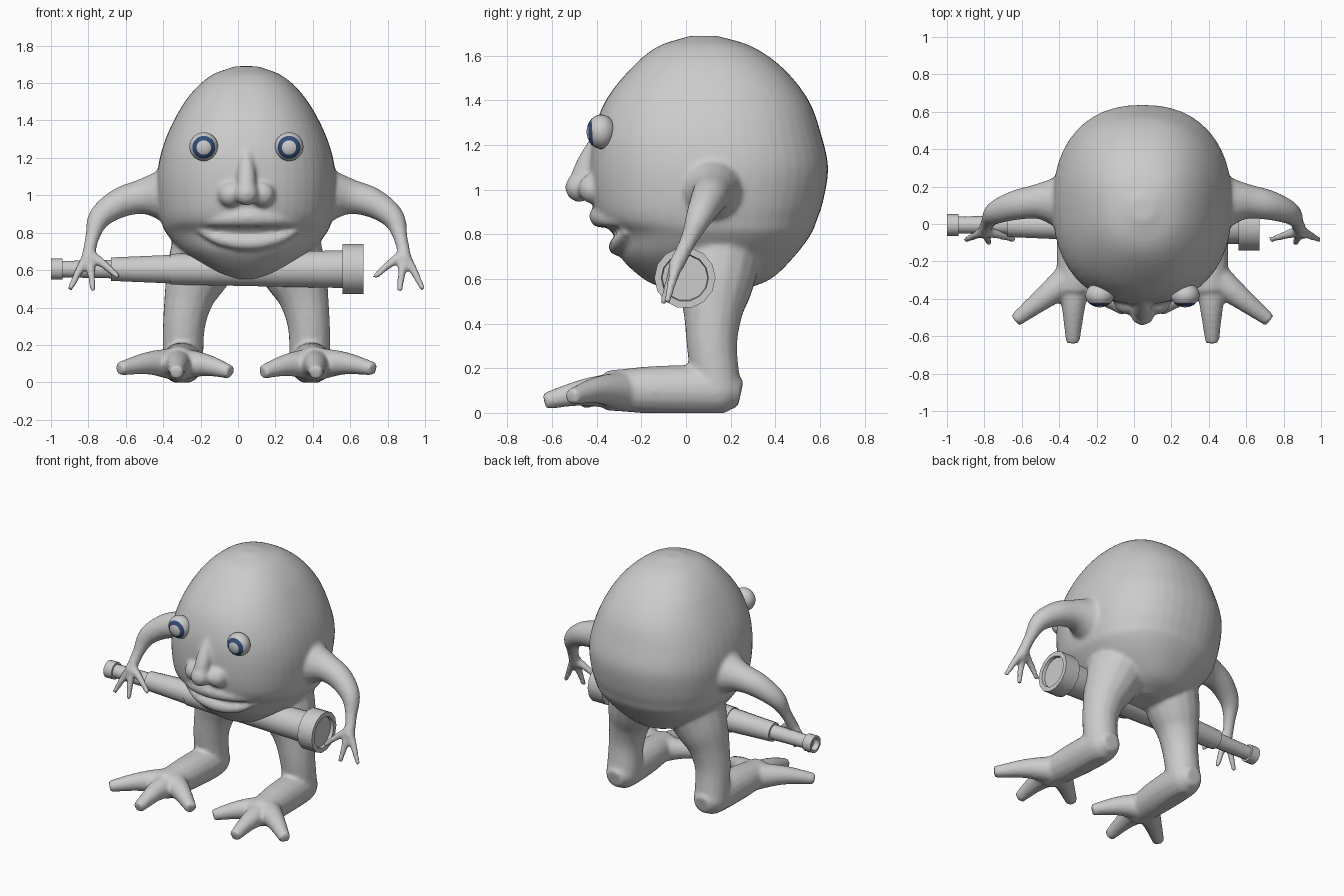
import bpy, bmesh, math
from mathutils import Vector, Matrix

if "Cube" in bpy.data.objects:
    bpy.data.objects.remove(bpy.data.objects["Cube"])

CX = 0.045  # mirror plane of the creature


def material(name, rgb):
    m = bpy.data.materials.new(name)
    m.diffuse_color = (*rgb, 1)
    m.use_nodes = True
    m.node_tree.nodes["Principled BSDF"].inputs["Base Color"].default_value = m.diffuse_color
    return m


GREY = material("plain grey", (0.6, 0.6, 0.6))
BLUE = material("iris blue", (0.035, 0.075, 0.19))


def spline(points, steps=5):
    """Catmull-Rom through 4-component points."""
    p = [Vector(q) for q in points]
    p = [p[0] * 2 - p[1]] + p + [p[-1] * 2 - p[-2]]
    out = []
    for i in range(1, len(p) - 2):
        a, b, c, d = p[i - 1:i + 3]
        for k in range(steps):
            t = k / steps
            out.append((b * 2 + (c - a) * t + (a * 2 - b * 5 + c * 4 - d) * t * t
                        + (b * 3 - a - c * 3 + d) * t ** 3) * 0.5)
    return out + [p[-2]]


def circle(n, power=2.0):
    """Unit circle, or a fuller superellipse for powers above two."""
    def f(v):
        return math.copysign(abs(v) ** (2 / power), v)
    return [(f(math.cos(2 * math.pi * k / n)), f(math.sin(2 * math.pi * k / n)))
            for k in range(n)]


def skin_rings(bm, rings):
    """Bridge equal rings of coordinates and close both ends."""
    vs = [[bm.verts.new(c) for c in r] for r in rings]
    n = len(vs[0])
    for a, b in zip(vs, vs[1:]):
        for i in range(n):
            j = (i + 1) % n
            bm.faces.new((a[i], a[j], b[j], b[i]))
    bm.faces.new(vs[0][::-1])
    bm.faces.new(vs[-1])


def tube(bm, points):
    """Tapered limb through (x, y, z, radius) points."""
    pts = spline(points)
    u, rings = Vector((0.31, 0.87, 0.39)), []
    for i, p in enumerate(pts):
        t = (pts[min(i + 1, len(pts) - 1)].xyz - pts[max(i - 1, 0)].xyz).normalized()
        u = (u - t * u.dot(t)).normalized()
        w = t.cross(u)
        r = max(p.w, 0.004)
        rings.append([p.xyz + (u * c + w * s) * r for c, s in circle(16)])
    skin_rings(bm, rings)


def pair(bm, points):
    """Limb on both sides, x measured from the mirror plane."""
    for s in (-1, 1):
        tube(bm, [(CX + s * p[0], *p[1:]) for p in points])


def digit(bm, base, tip, r0, r1, lift):
    """Finger or toe: tapered, slightly arched."""
    base, tip = Vector(base), Vector(tip)
    mid = (base + tip) / 2 + Vector((0, 0, lift))
    pair(bm, [(*base, r0), (*mid, (r0 + r1) * 0.48), (*tip, r1)])


def ball(bm, c, r):
    bmesh.ops.create_uvsphere(bm, u_segments=20, v_segments=12, radius=r,
                              matrix=Matrix.Translation(c))


def finish(bm, name, mats):
    bmesh.ops.recalc_face_normals(bm, faces=bm.faces)
    me = bpy.data.meshes.new(name)
    bm.to_mesh(me)
    bm.free()
    ob = bpy.data.objects.new(name, me)
    bpy.context.collection.objects.link(ob)
    for m in mats:
        me.materials.append(m)
    bpy.ops.object.select_all(action='DESELECT')
    ob.select_set(True)
    bpy.context.view_layer.objects.active = ob
    return ob


bm = bmesh.new()

# Egg body: height, half width, front y, back y
egg = [(0.55, 0.10, -0.08, 0.25), (0.60, 0.21, -0.19, 0.38), (0.70, 0.345, -0.295, 0.485),
       (0.80, 0.43, -0.325, 0.56), (0.86, 0.455, -0.39, 0.585), (0.95, 0.472, -0.42, 0.615),
       (1.1, 0.478, -0.43, 0.637), (1.25, 0.45, -0.415, 0.605), (1.4, 0.388, -0.36, 0.55),
       (1.54, 0.30, -0.25, 0.44), (1.64, 0.19, -0.13, 0.30), (1.69, 0.06, 0.02, 0.14)]
skin_rings(bm, [[(CX + hx * c, (y0 + y1) / 2 + (y1 - y0) / 2 * s, z)
                 for c, s in circle(48, 2.3)] for z, hx, y0, y1 in spline(egg, 4)])

# Nose
tube(bm, [(CX, -0.39, 1.24, 0.03), (CX, -0.445, 1.11, 0.05), (CX, -0.48, 1.01, 0.052)])
ball(bm, (CX, -0.477, 1.01), 0.065)
for s in (-1, 1):
    ball(bm, (CX + s * 0.085, -0.415, 1.005), 0.068)

# Lips: corner, middle of the half, centre
for lip in ([(0.265, -0.295, 0.855, 0.018), (0.14, -0.36, 0.872, 0.04), (0, -0.382, 0.882, 0.052)],
            [(0.265, -0.265, 0.815, 0.018), (0.15, -0.298, 0.765, 0.034), (0, -0.308, 0.745, 0.04)]):
    right = [(CX + 0.01 + x, y, z, r) for x, y, z, r in lip]
    left = [(CX + 0.01 - x, y, z, r) for x, y, z, r in lip[:-1]]
    tube(bm, right + left[::-1])

# Arms and fingers
pair(bm, [(0.34, 0.12, 1.0, 0.22), (0.45, 0.12, 1.0, 0.145), (0.56, 0.12, 0.992, 0.095),
          (0.68, 0.10, 0.958, 0.08), (0.785, 0.06, 0.88, 0.062), (0.825, 0.01, 0.77, 0.038),
          (0.85, -0.05, 0.65, 0.036)])
for tip in ((0.682, -0.085, 0.56), (0.82, -0.105, 0.485), (0.945, -0.085, 0.495)):
    digit(bm, (0.842, -0.035, 0.685), tip, 0.032, 0.016, 0.008)

# Legs, feet and toes
pair(bm, [(0.21, 0.14, 0.70, 0.2), (0.27, 0.13, 0.56, 0.168), (0.31, 0.12, 0.44, 0.132),
          (0.335, 0.117, 0.29, 0.113), (0.34, 0.14, 0.09, 0.11)])
pair(bm, [(0.34, 0.245, 0.085, 0.06), (0.34, 0.155, 0.10, 0.107), (0.35, -0.1, 0.103, 0.11),
          (0.367, -0.36, 0.10, 0.09)])
for tip in ((0.373, -0.635, 0.052), (0.68, -0.515, 0.072), (0.085, -0.46, 0.055)):
    digit(bm, (0.365, -0.27, 0.097), tip, 0.092, 0.037, 0.018)

# Fuse everything into one smooth skin
body = finish(bm, "body", [GREY])
rm = body.modifiers.new("fuse", 'REMESH')
rm.mode = 'VOXEL'
rm.voxel_size = 0.012
sm = body.modifiers.new("soften", 'SMOOTH')
sm.factor = 0.5
sm.iterations = 8
for m in ("fuse", "soften"):
    bpy.ops.object.modifier_apply(modifier=m)
for v in body.data.vertices:  # flat soles
    v.co.z = max(v.co.z, 0.0)
bpy.ops.object.shade_smooth()

# Eyes: slightly flattened balls looking a little down, with a painted iris ring
turn = Matrix.Rotation(math.radians(94), 4, 'X')
axis = turn.to_3x3() @ Vector((0, 0, 1))
for side, s in (("left", -1), ("right", 1)):
    bm = bmesh.new()
    bmesh.ops.create_uvsphere(bm, u_segments=28, v_segments=24, radius=0.077, matrix=turn)
    for f in bm.faces:
        ang = math.degrees(f.calc_center_median().angle(axis))
        f.material_index = 1 if 30 < ang < 52.5 else 0
    bmesh.ops.scale(bm, verts=bm.verts, vec=(1, 0.85, 1))
    bmesh.ops.translate(bm, verts=bm.verts, vec=(CX + s * 0.228, -0.38, 1.26))
    finish(bm, side + "_eye", [GREY, BLUE])
    bpy.ops.object.shade_smooth()

# Telescope: stepped tube turned round the x axis
profile = [(-0.965, 0.036), (-1.0, 0.042), (-1.0, 0.058), (-0.938, 0.058), (-0.938, 0.045),
           (-0.68, 0.05), (-0.68, 0.064), (-0.36, 0.078), (-0.36, 0.084), (0.56, 0.103),
           (0.56, 0.137), (0.67, 0.137), (0.67, 0.106), (0.65, 0.102)]
bm = bmesh.new()
skin_rings(bm, [[(x, -0.005 + r * c, 0.605 + r * s) for c, s in circle(14)]
                for x, r in profile])
finish(bm, "telescope", [GREY])
bpy.ops.object.shade_smooth_by_angle(angle=math.radians(35))
